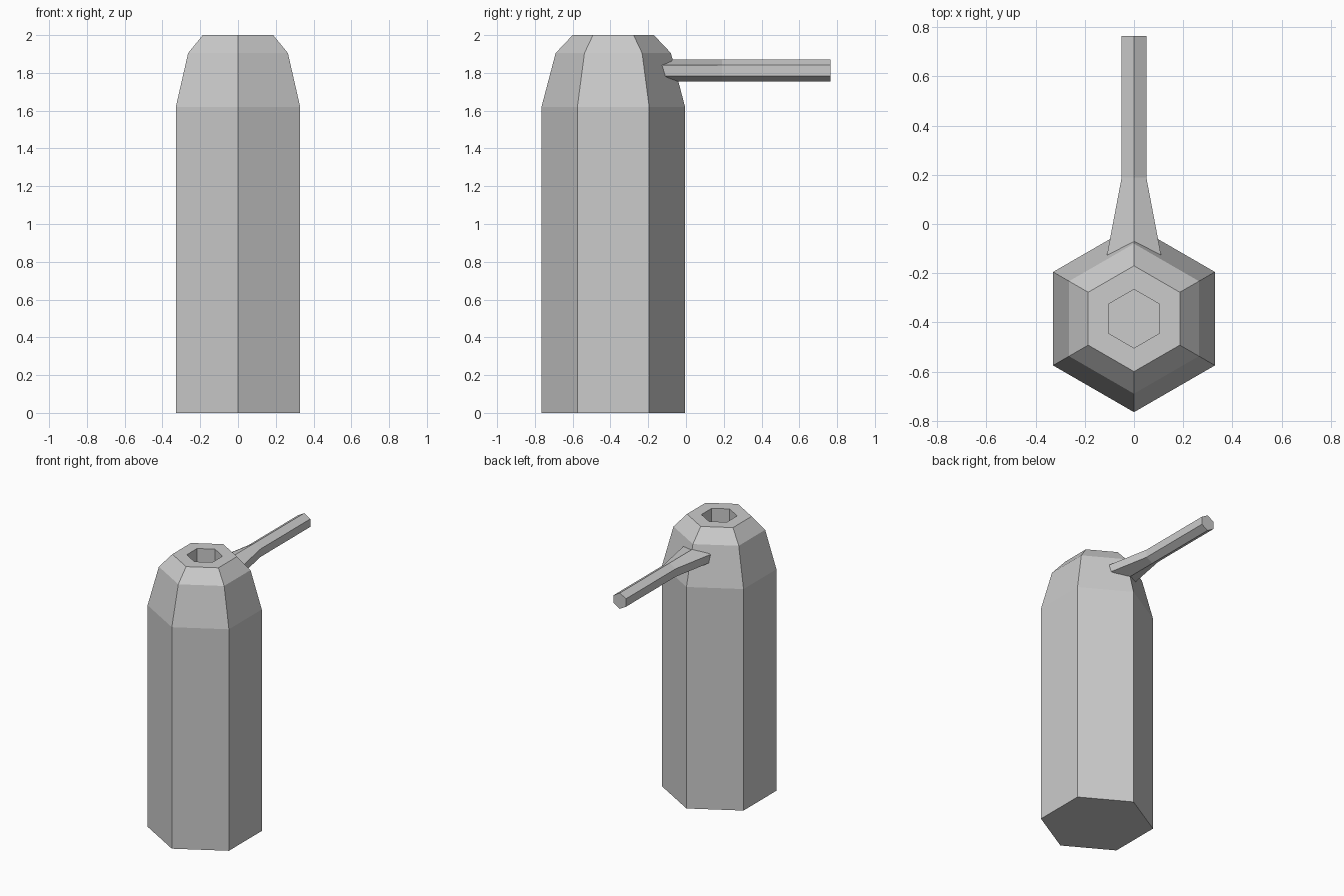
import bpy, bmesh, math

cube = bpy.data.objects.get("Cube")
if cube:
    bpy.data.objects.remove(cube, do_unlink=True)

grey = bpy.data.materials.new("plain_grey")
grey.use_nodes = True
colour = (0.6, 0.6, 0.6, 1)
grey.diffuse_color = colour
grey.node_tree.nodes["Principled BSDF"].inputs["Base Color"].default_value = colour


def hexagon(place):
    """Six corners, the first one on the second axis; place maps (u, v) to a point."""
    return [place(math.sin(i * math.pi / 3), math.cos(i * math.pi / 3)) for i in range(6)]


def loft(name, rings):
    """Skin a row of hexagonal rings and cap both ends."""
    bm = bmesh.new()
    loops = [[bm.verts.new(p) for p in ring] for ring in rings]
    for a, b in zip(loops, loops[1:]):
        for i in range(6):
            j = (i + 1) % 6
            bm.faces.new((a[i], a[j], b[j], b[i]))
    bm.faces.new(loops[0])
    bm.faces.new(loops[-1])
    bmesh.ops.recalc_face_normals(bm, faces=bm.faces)
    mesh = bpy.data.meshes.new(name)
    bm.to_mesh(mesh)
    bm.free()
    mesh.materials.append(grey)
    obj = bpy.data.objects.new(name, mesh)
    bpy.context.collection.objects.link(obj)
    return obj


# Tapered hexagonal body with a socket sunk into its top: (radius, height)
BODY_Y = -0.385
profile = [(0.38, 0), (0.38, 1.62), (0.305, 1.905), (0.215, 2), (0.119, 2), (0.119, 1.7)]
loft("body", [hexagon(lambda u, v: (r * u, BODY_Y + r * v, z)) for r, z in profile])

# Hexagonal bar that widens sideways where it enters the body: (half width, y)
BAR_Z, BAR_R = 1.812, 0.058
flat = math.sin(math.pi / 3)
bar = [(0.124, -0.2), (0.05, 0.19), (0.05, 0.765)]
loft("handle", [hexagon(lambda u, v: (w * u / flat, y, BAR_Z + BAR_R * v)) for w, y in bar])
